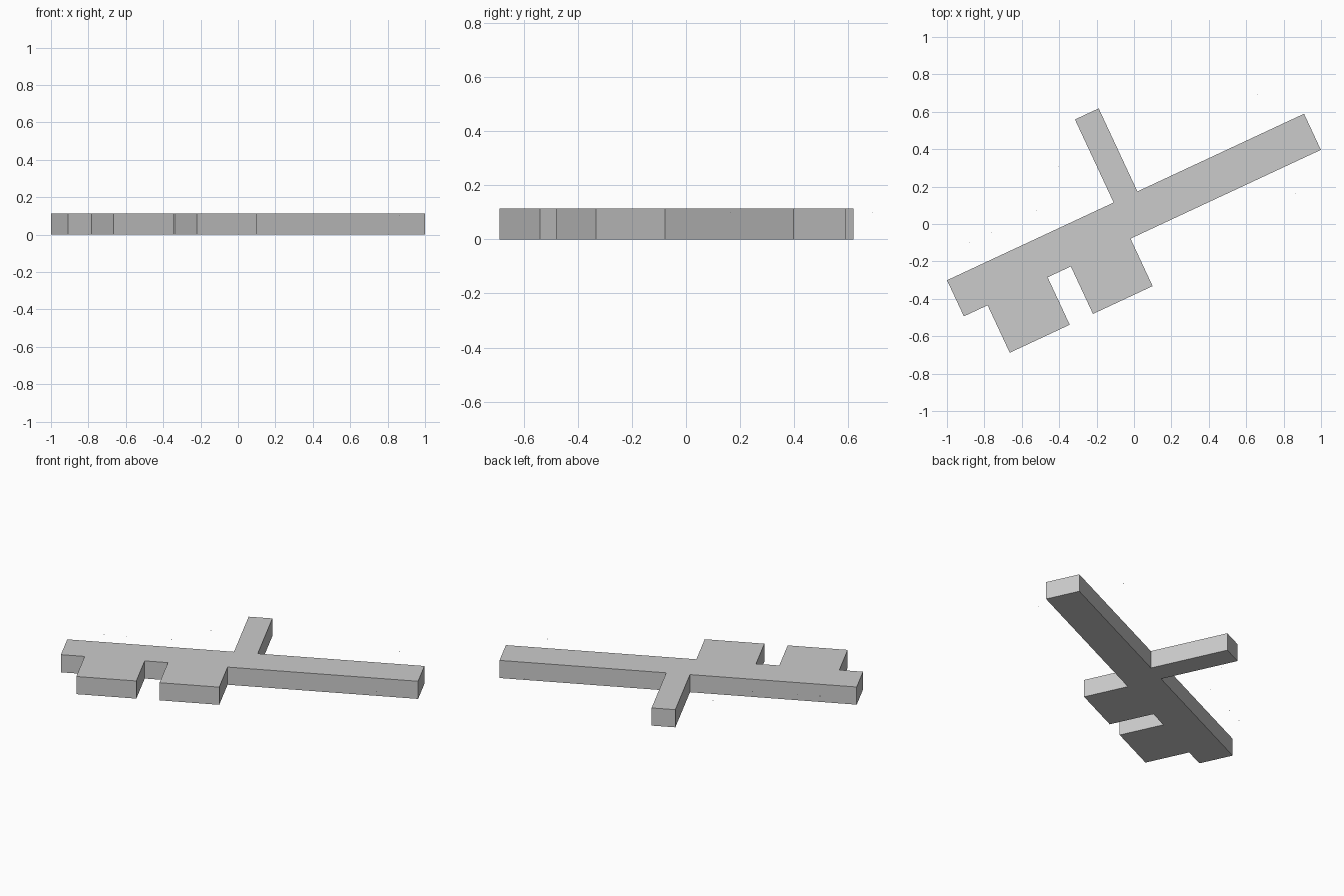
import bpy, bmesh, math
from mathutils import Matrix

cube = bpy.data.objects.get("Cube")
if cube:
    bpy.data.objects.remove(cube, do_unlink=True)

TURN = Matrix.Rotation(math.radians(25), 4, 'Z')
HEIGHT = 0.113

# Single plain grey
grey = bpy.data.materials.new("light_grey")
grey.use_nodes = True
colour = (0.6, 0.6, 0.6, 1)
grey.diffuse_color = colour
grey.node_tree.nodes["Principled BSDF"].inputs["Base Color"].default_value = colour


def add_object(name, bm):
    mesh = bpy.data.meshes.new(name)
    bmesh.ops.recalc_face_normals(bm, faces=bm.faces)
    bm.to_mesh(mesh)
    bm.free()
    mesh.materials.append(grey)
    obj = bpy.data.objects.new(name, mesh)
    bpy.context.collection.objects.link(obj)
    return obj


# Floor-plan outline along the bar's own axis: bar, two wings, one arm
END_L, END_R = -1.033, 1.073
BACK, FRONT = 0.15, -0.063
WING, ARM = -0.343, 0.64
outline = [(END_L, BACK), (END_L, FRONT)]
for left, right in ((-0.893, -0.539), (-0.402, -0.05)):
    outline += [(left, FRONT), (left, WING), (right, WING), (right, FRONT)]
outline += [(END_R, FRONT), (END_R, BACK)]
outline += [(0.09, BACK), (0.09, ARM), (-0.05, ARM), (-0.05, BACK)]

# Extruded block, turned to its diagonal heading
bm = bmesh.new()
base = bm.faces.new([bm.verts.new((u, v, 0)) for u, v in outline])
top = bmesh.ops.extrude_face_region(bm, geom=[base], use_keep_orig=True)["geom"]
bmesh.ops.translate(bm, vec=(0, 0, HEIGHT),
                    verts=[g for g in top if isinstance(g, bmesh.types.BMVert)])
bmesh.ops.transform(bm, matrix=TURN, verts=bm.verts)
add_object("building_block", bm)

# Tiny loose flecks scattered around the block
bm = bmesh.new()
for x, y in ((0.66, 0.69), (0.865, 0.165), (-0.405, 0.305),
             (-0.52, 0.07), (-0.88, -0.1), (-0.76, -0.045)):
    bmesh.ops.create_cube(bm, size=0.003, matrix=Matrix.Translation((x, y, 0.1)))
add_object("loose_flecks", bm)
